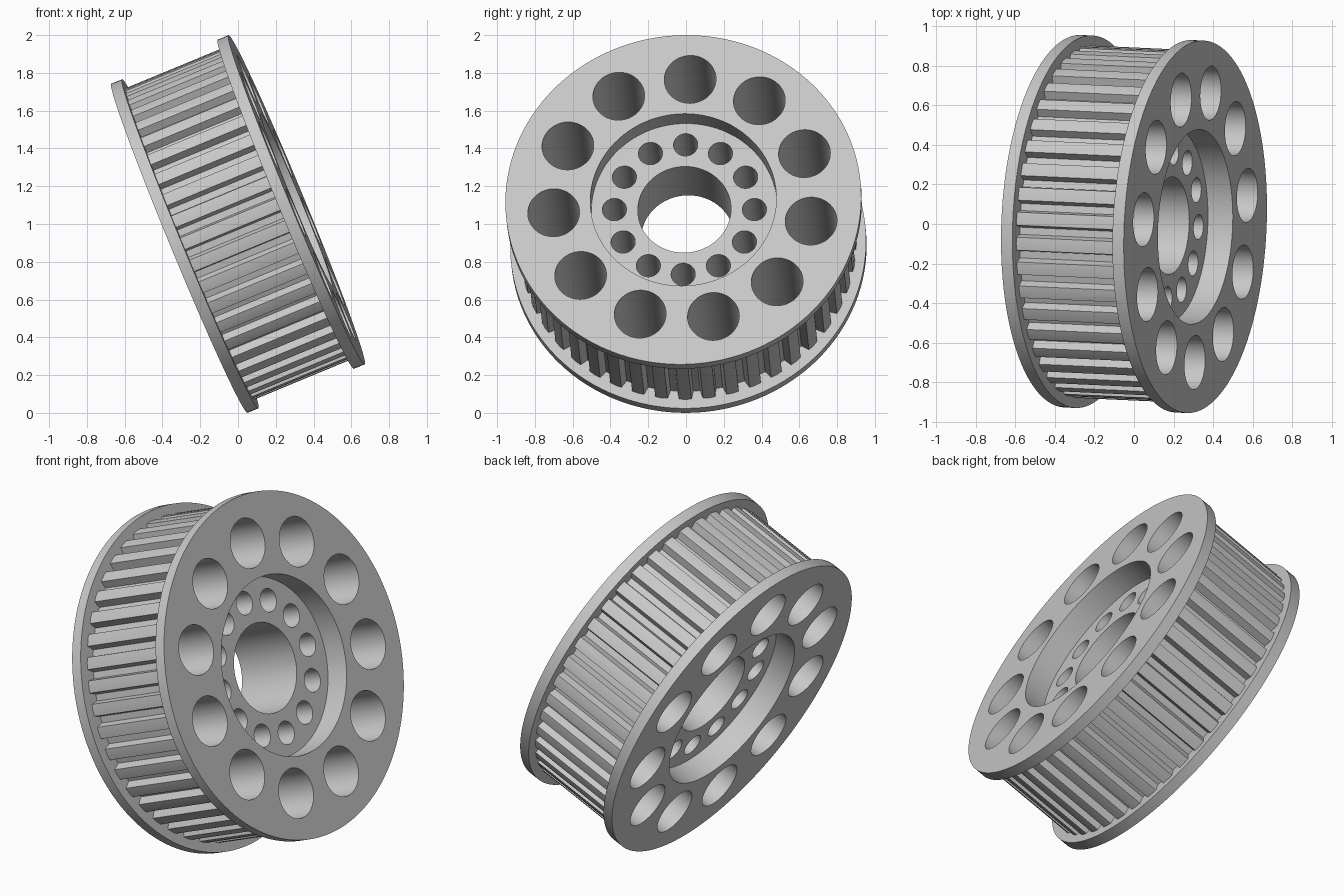
import bpy
import bmesh
from math import sin, cos, pi, radians
from mathutils import Vector, Matrix

cube = bpy.data.objects.get("Cube")
if cube:
    bpy.data.objects.remove(cube, do_unlink=True)

HALF = 0.336          # half width of the wheel
FLANGE = 0.062        # flange thickness
FLOOR = 0.2           # half thickness of the web between the recesses
TEETH = 44


def circle(radius, count, cx=0.0, cy=0.0):
    return [(cx + radius * sin(2 * pi * i / count), cy + radius * cos(2 * pi * i / count))
            for i in range(count)]


def ring_of_holes(radius, ring, count, start):
    return [circle(radius, 48, ring * sin(start + 2 * pi * i / count),
                   ring * cos(start + 2 * pi * i / count)) for i in range(count)]


def prisms(name, parts):
    """One object made of (outline, bottom, top) extrusions."""
    bm = bmesh.new()
    for outline, low, high in parts:
        face = bm.faces.new([bm.verts.new((x, y, low)) for x, y in outline])
        grown = bmesh.ops.extrude_face_region(bm, geom=[face])["geom"]
        moved = [v for v in grown if isinstance(v, bmesh.types.BMVert)]
        bmesh.ops.translate(bm, verts=moved, vec=(0, 0, high - low))
    bmesh.ops.recalc_face_normals(bm, faces=bm.faces)
    mesh = bpy.data.meshes.new(name)
    bm.to_mesh(mesh)
    bm.free()
    obj = bpy.data.objects.new(name, mesh)
    bpy.context.collection.objects.link(obj)
    return obj


def combine(target, tool, operation):
    mod = target.modifiers.new(operation, "BOOLEAN")
    mod.operation = operation
    mod.solver = "EXACT"
    mod.object = tool
    bpy.context.view_layer.objects.active = target
    bpy.ops.object.modifier_apply(modifier=mod.name)
    bpy.data.objects.remove(tool, do_unlink=True)


# Toothed drum: a flat land and a tapered groove per tooth
drum_outline = []
for i in range(TEETH):
    for offset, radius in ((-0.26, 0.89), (0, 0.892), (0.26, 0.89), (0.35, 0.845), (0.65, 0.845)):
        a = 2 * pi * (i + offset) / TEETH
        drum_outline.append((radius * sin(a), radius * cos(a)))
inner = HALF - FLANGE
pulley = prisms("toothed_pulley", [(drum_outline, -inner - 0.02, inner + 0.02)])

# Flanges on both sides
rim = circle(0.943, 128)
combine(pulley, prisms("flanges", [(rim, -HALF, -inner), (rim, inner, HALF)]), "UNION")

# Large lightening holes and the two recesses
recess = circle(0.493, 96)
large = [(c, -0.5, 0.5) for c in ring_of_holes(0.137, 0.69, 11, radians(2))]
combine(pulley, prisms("large_cutter", large + [(recess, FLOOR, 0.5), (recess, -0.5, -FLOOR)]),
        "DIFFERENCE")

# Central bore and the small bolt holes
small = [(c, -0.4, 0.4) for c in ring_of_holes(0.064, 0.371, 12, 0)]
combine(pulley, prisms("bore_cutter", small + [(circle(0.247, 72), -0.4, 0.4)]), "DIFFERENCE")

# Grey metal
metal = bpy.data.materials.new("grey_metal")
metal.use_nodes = True
colour = (0.58, 0.58, 0.58, 1)
metal.diffuse_color = colour
metal.node_tree.nodes["Principled BSDF"].inputs["Base Color"].default_value = colour
pulley.data.materials.clear()
pulley.data.materials.append(metal)

# Tilt the axle and lift onto the ground
axle = Vector((0.923, -0.042, 0.382)).normalized()
side = Vector((0, 0, 1)).cross(axle).normalized()
up = axle.cross(side)
tilt = Matrix((side, up, axle)).transposed().to_4x4()
pulley.data.transform(Matrix.Translation((0, 0, 1)) @ tilt)

bpy.ops.object.select_all(action="DESELECT")
pulley.select_set(True)
bpy.context.view_layer.objects.active = pulley
bpy.ops.object.shade_smooth_by_angle(angle=radians(20))
